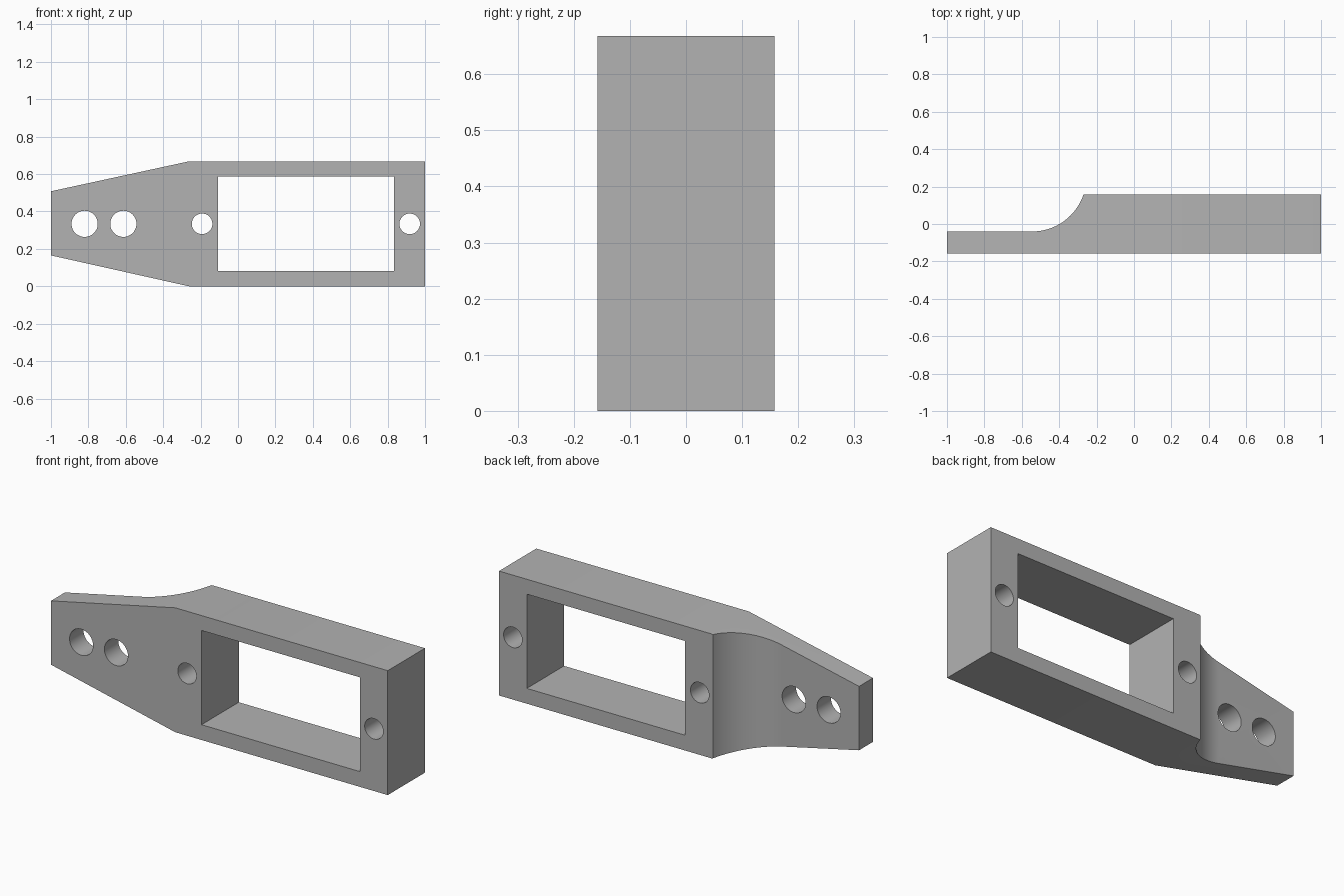
import bpy, bmesh, math
from mathutils import Vector

if "Cube" in bpy.data.objects:
    bpy.data.objects.remove(bpy.data.objects["Cube"], do_unlink=True)

FRONT, BACK, HEIGHT = -0.158, 0.158, 0.668
MID = HEIGHT / 2

grey = bpy.data.materials.new("plain_grey")
grey.use_nodes = True
colour = (0.45, 0.45, 0.45, 1)
grey.diffuse_color = colour
grey.node_tree.nodes["Principled BSDF"].inputs["Base Color"].default_value = colour


def prism(name, points, depth):
    """Extrude a closed 3D outline along the depth vector."""
    bm = bmesh.new()
    face = bm.faces.new([bm.verts.new(p) for p in points])
    new = bmesh.ops.extrude_face_region(bm, geom=[face])["geom"]
    moved = [v for v in new if isinstance(v, bmesh.types.BMVert)]
    bmesh.ops.translate(bm, vec=Vector(depth), verts=moved)
    bmesh.ops.recalc_face_normals(bm, faces=bm.faces)
    mesh = bpy.data.meshes.new(name)
    bm.to_mesh(mesh)
    bm.free()
    mesh.materials.append(grey)
    obj = bpy.data.objects.new(name, mesh)
    bpy.context.collection.objects.link(obj)
    return obj


def cut(body, cutter):
    """Subtract a cutter from the body and discard it."""
    cutter.hide_render = True
    bpy.context.view_layer.objects.active = body
    mod = body.modifiers.new("cut", "BOOLEAN")
    mod.operation, mod.solver, mod.object = "DIFFERENCE", "EXACT", cutter
    bpy.ops.object.modifier_apply(modifier=mod.name)
    bpy.data.objects.remove(cutter, do_unlink=True)


def through(name, outline):
    """Cutter running from front to back through an x-z outline."""
    return prism(name, [(x, FRONT - 0.1, z) for x, z in outline], (0, 0.6, 0))


# Tapered body
outline = [(-1, 0.165), (-0.262, 0), (1, 0), (1, HEIGHT), (-0.262, HEIGHT), (-1, HEIGHT - 0.16)]
body = prism("mounting_bracket", [(x, FRONT, z) for x, z in outline], (0, BACK - FRONT, 0))

# Curved scoop that thins the tapered tab
flat_y, start_x, end_x = -0.04, -0.545, -0.27
dx, dy = end_x - start_x, BACK - flat_y
radius = (dx * dx + dy * dy) / (2 * dy)
sweep = math.atan2(dx, radius - dy)
steps = 24
arc = [(start_x + radius * math.sin(sweep * i / steps),
        flat_y + radius * (1 - math.cos(sweep * i / steps))) for i in range(steps + 1)]
scoop = [(-1.2, flat_y)] + arc + [(end_x, 0.4), (-1.2, 0.4)]
cut(body, prism("scoop_cutter", [(x, y, -0.1) for x, y in scoop], (0, 0, 1)))

# Rectangular window
left, right, low, high = -0.106, 0.835, 0.082, 0.588
cut(body, through("window_cutter", [(left, low), (right, low), (right, high), (left, high)]))

# Round holes: two large in the tab, one small at each end of the window
for x, r in ((-0.82, 0.07), (-0.613, 0.07), (-0.192, 0.055), (0.918, 0.055)):
    ring = [(x + r * math.cos(math.tau * i / 48), MID + r * math.sin(math.tau * i / 48))
            for i in range(48)]
    cut(body, through("hole_cutter", ring))

# Smooth curved walls, sharp edges
bpy.ops.object.select_all(action="DESELECT")
body.select_set(True)
bpy.context.view_layer.objects.active = body
bpy.ops.object.shade_smooth_by_angle(angle=math.radians(25))
